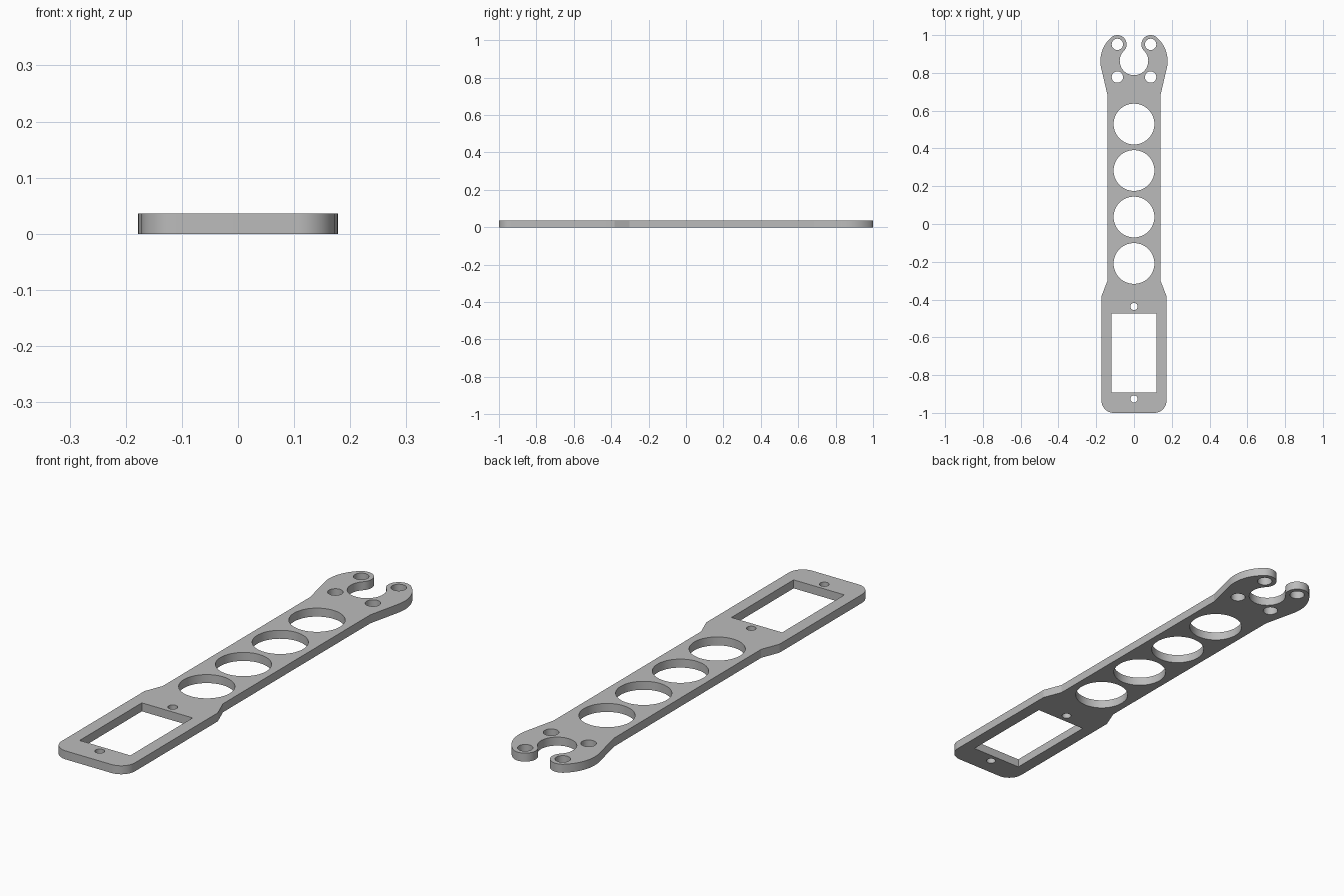
import bpy, bmesh
from math import sin, cos, radians

THICK = 0.036

cube = bpy.data.objects.get("Cube")
if cube:
    bpy.data.objects.remove(cube, do_unlink=True)


def arc(cx, cy, r, start, end, n):
    """Points along an arc, angles in degrees."""
    angles = [radians(start + (end - start) * i / n) for i in range(n + 1)]
    return [(cx + r * cos(a), cy + r * sin(a)) for a in angles]


def circle(cx, cy, r, n=64):
    return arc(cx, cy, r, 0, 360, n)[:-1]


# Right half of the outline: rounded base, shoulder, neck, jaw, tip and notch
half = arc(0.107, -0.935, 0.065, -90, 0, 16)
half += [(0.172, -0.381), (0.141, -0.302), (0.141, 0.685)]
half += arc(0.014, 0.863, 0.164, -13, 50, 16)
half += arc(0.088, 0.951, 0.049, 50, 225, 32)[1:]
half += arc(0, 0.863, 0.0755, 45, -90, 28)[1:]
outline = half + [(-x, y) for x, y in reversed(half[:-1])]

# Openings: rectangular window, lightening holes, screw holes
loops = [outline]
loops.append([(-0.119, -0.891), (0.119, -0.891), (0.119, -0.474), (-0.119, -0.474)])
loops += [circle(0, 0.529 - 0.246 * i, 0.108, 80) for i in range(4)]
loops += [circle(0, y, 0.019, 48) for y in (-0.437, -0.926)]
loops += [circle(s * 0.088, y, 0.03, 48) for s in (-1, 1) for y in (0.778, 0.951)]

# Filled flat curve, extruded to the plate thickness
curve = bpy.data.curves.new("plate_profile", "CURVE")
curve.dimensions = "2D"
curve.fill_mode = "BOTH"
curve.extrude = THICK / 2
for pts in loops:
    spline = curve.splines.new("POLY")
    spline.points.add(len(pts) - 1)
    for p, (x, y) in zip(spline.points, pts):
        p.co = (x, y, 0, 1)
    spline.use_cyclic_u = True
helper = bpy.data.objects.new("plate_profile", curve)
bpy.context.collection.objects.link(helper)
bpy.context.view_layer.update()
graph = bpy.context.evaluated_depsgraph_get()
mesh = bpy.data.meshes.new_from_object(helper.evaluated_get(graph))
bpy.data.objects.remove(helper, do_unlink=True)

# Weld caps to walls and stand the plate on the ground
bm = bmesh.new()
bm.from_mesh(mesh)
bmesh.ops.remove_doubles(bm, verts=bm.verts, dist=0.0001)
bmesh.ops.recalc_face_normals(bm, faces=bm.faces)
bmesh.ops.translate(bm, verts=bm.verts, vec=(0, 0, THICK / 2))
bm.to_mesh(mesh)
bm.free()
mesh.shade_smooth()
mesh.set_sharp_from_angle(angle=radians(12))

# Plain grey material
grey = bpy.data.materials.new("plain_grey")
grey.use_nodes = True
color = (0.5, 0.5, 0.5, 1)
grey.diffuse_color = color
grey.node_tree.nodes["Principled BSDF"].inputs["Base Color"].default_value = color
mesh.materials.clear()
mesh.materials.append(grey)

plate = bpy.data.objects.new("arm_plate", mesh)
bpy.context.collection.objects.link(plate)
